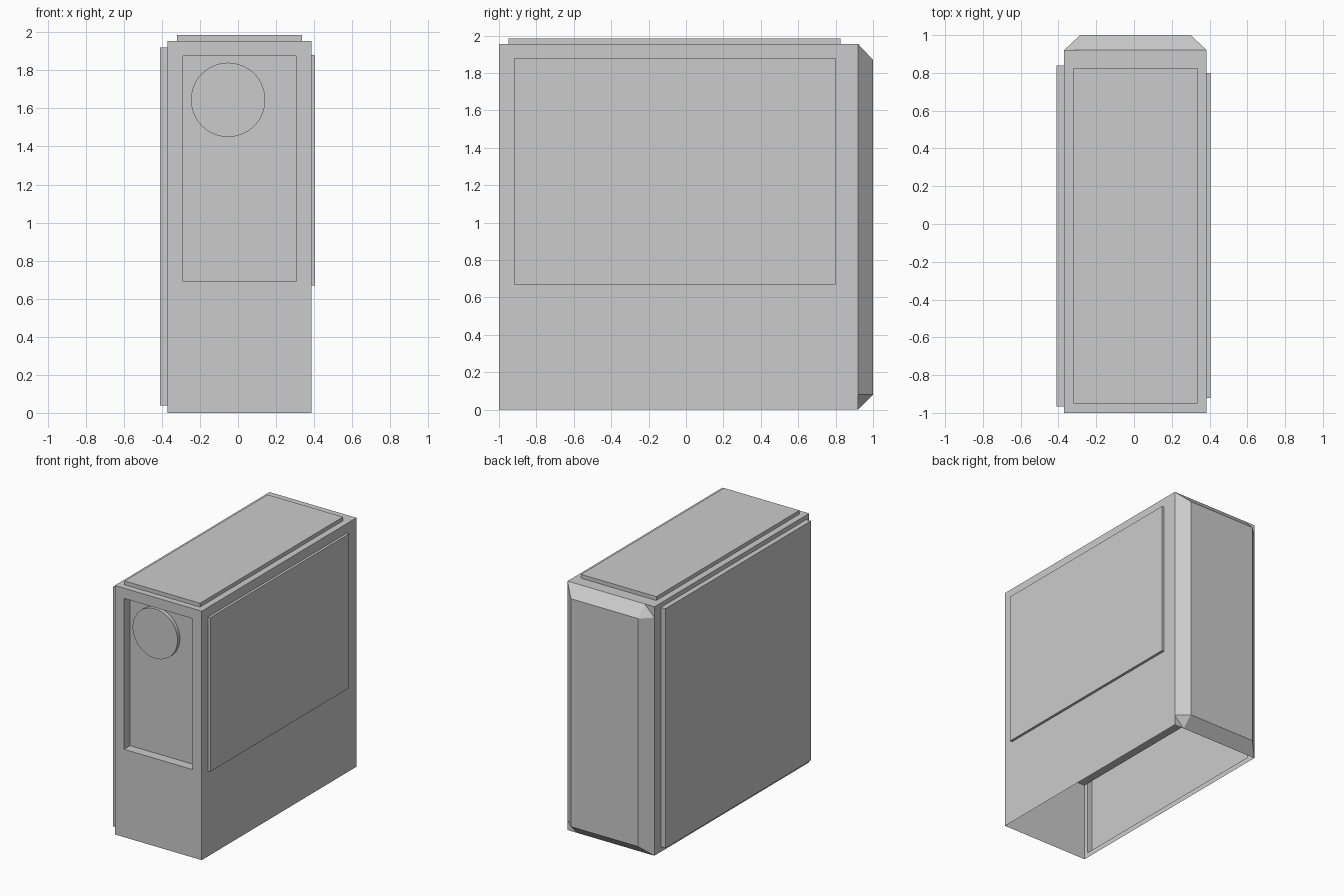
import bpy, bmesh, math
from mathutils import Vector

if "Cube" in bpy.data.objects:
    bpy.data.objects.remove(bpy.data.objects["Cube"])

X0, X1 = -0.37, 0.385      # case width
Y0, Y1 = -1.0, 0.92        # front and start of the rear chamfer
TOP = 1.955


def add_face(bm, points):
    """Face from points, skipping repeated corners."""
    unique = []
    for p in points:
        if p not in unique:
            unique.append(p)
    bm.faces.new([bm.verts.new(p) for p in unique])


def bridge(bm, ring_a, ring_b):
    for i in range(len(ring_a)):
        j = (i + 1) % len(ring_a)
        add_face(bm, [ring_a[i], ring_a[j], ring_b[j], ring_b[i]])


def rect(axis, pos, a0, a1, b0, b1):
    """Rectangle perpendicular to an axis; a and b are the other two axes in order."""
    ring = []
    for a, b in ((a0, b0), (a1, b0), (a1, b1), (a0, b1)):
        p = [a, b]
        p.insert(axis, pos)
        ring.append(tuple(p))
    return ring


def panelled_wall(bm, axis, pos, outer, inner, panel_pos):
    """Wall with a rectangular panel pushed in or out of it."""
    edge = rect(axis, pos, *inner)
    panel = rect(axis, panel_pos, *inner)
    bridge(bm, rect(axis, pos, *outer), edge)
    bridge(bm, edge, panel)
    add_face(bm, panel)


def finish(bm, name):
    bmesh.ops.remove_doubles(bm, verts=bm.verts[:], dist=0.0005)
    bmesh.ops.recalc_face_normals(bm, faces=bm.faces[:])
    mesh = bpy.data.meshes.new(name)
    bm.to_mesh(mesh)
    bm.free()
    obj = bpy.data.objects.new(name, mesh)
    bpy.context.collection.objects.link(obj)
    return obj


# Case shell: open underneath, with raised side and top panels and a front recess
bm = bmesh.new()
panelled_wall(bm, 1, Y0, (X0, X1, 0, TOP), (-0.29, 0.305, 0.69, 1.875), -0.925)
panelled_wall(bm, 0, X1, (Y0, Y1, 0, TOP), (-0.92, 0.80, 0.67, 1.88), 0.405)
panelled_wall(bm, 0, X0, (Y0, Y1, 0, TOP), (-0.965, 0.84, 0.04, 1.92), -0.41)
panelled_wall(bm, 2, TOP, (X0, X1, Y0, Y1), (-0.32, 0.335, -0.95, 0.825), 1.985)

# Chamfered rear: two opposite corners are clipped with a triangle
bl, br, tr, tl = rect(1, 1.0, -0.285, 0.30, 0.08, 1.87)
p_bl, p_br, p_tr, p_tl = rect(1, Y1, X0, X1, 0, TOP)
br_a, br_b = (0.30, Y1, 0), (X1, Y1, 0.08)
tl_a, tl_b = (-0.285, Y1, TOP), (X0, Y1, 1.87)
bridge(bm, [p_bl, br_a, br_b, p_tr, tl_a, tl_b], [bl, br, br, tr, tl, tl])
add_face(bm, [bl, br, tr, tl])
add_face(bm, [br_a, p_br, br_b])
add_face(bm, [tl_a, p_tl, tl_b])
finish(bm, "case_shell")

# Inner shelf seen through the open underside
bm = bmesh.new()
add_face(bm, rect(2, 0.62, X0, X1, Y0, Y1))
finish(bm, "inner_shelf")

# Round dial in the front recess
bpy.ops.mesh.primitive_cylinder_add(vertices=64, radius=0.195, depth=0.04,
                                    location=(-0.052, -0.935, 1.645),
                                    rotation=(math.pi / 2, 0, 0))
bpy.context.object.name = "front_dial"
bpy.ops.object.shade_smooth_by_angle()
